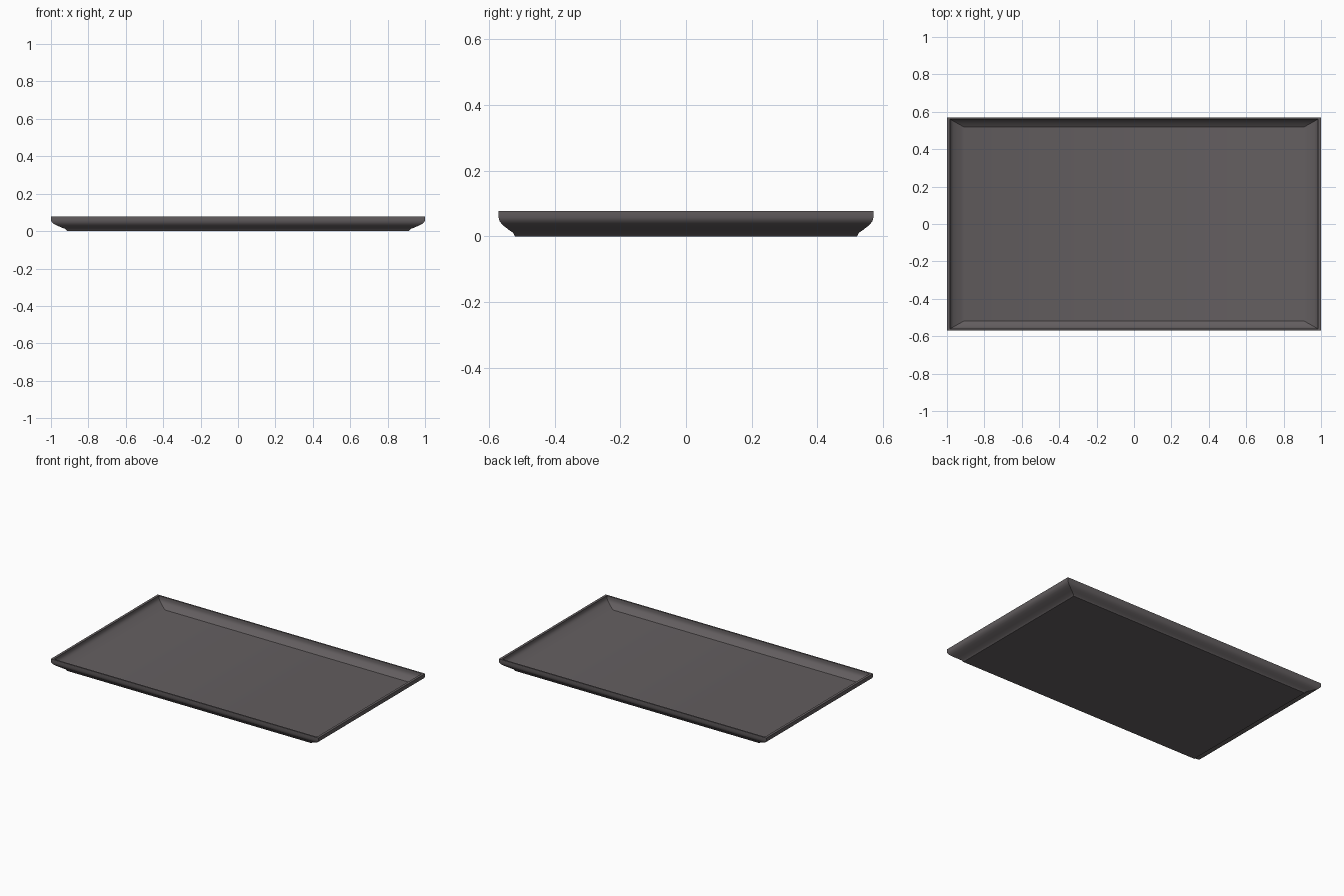
import bpy, bmesh

if "Cube" in bpy.data.objects:
    bpy.data.objects.remove(bpy.data.objects["Cube"])

ASPECT = 0.57  # depth relative to width

# Cross-section (half width, z): outer foot -> flare -> rim -> inner slope -> floor
profile = [
    (0.912, 0.0), (0.922, 0.011), (0.945, 0.020), (0.968, 0.030),
    (0.984, 0.038), (0.995, 0.047), (1.0, 0.058), (1.0, 0.077),
    (0.983, 0.077), (0.982, 0.060), (0.976, 0.050), (0.965, 0.042),
    (0.945, 0.031), (0.925, 0.022), (0.910, 0.016),
]

# Tray: rectangular rings joined along the cross-section, capped at both ends
bm = bmesh.new()
rings = []
for r, z in profile:
    rings.append([bm.verts.new((sx * r, sy * r * ASPECT, z))
                  for sx, sy in ((-1, -1), (1, -1), (1, 1), (-1, 1))])
for a, b in zip(rings, rings[1:]):
    for i in range(4):
        j = (i + 1) % 4
        bm.faces.new((a[i], a[j], b[j], b[i]))
bm.faces.new(rings[0][::-1])   # underside
bm.faces.new(rings[-1])        # floor
bmesh.ops.recalc_face_normals(bm, faces=bm.faces)

mesh = bpy.data.meshes.new("tray")
bm.to_mesh(mesh)
bm.free()
tray = bpy.data.objects.new("tray", mesh)
bpy.context.collection.objects.link(tray)

# Dark warm-grey finish
mat = bpy.data.materials.new("dark_grey")
mat.diffuse_color = (0.125, 0.112, 0.116, 1)
mat.use_nodes = True
mat.node_tree.nodes["Principled BSDF"].inputs["Base Color"].default_value = mat.diffuse_color
mesh.materials.append(mat)

# Smooth curve, crisp corners
bpy.context.view_layer.objects.active = tray
tray.select_set(True)
bpy.ops.object.shade_smooth_by_angle(angle=0.6)
